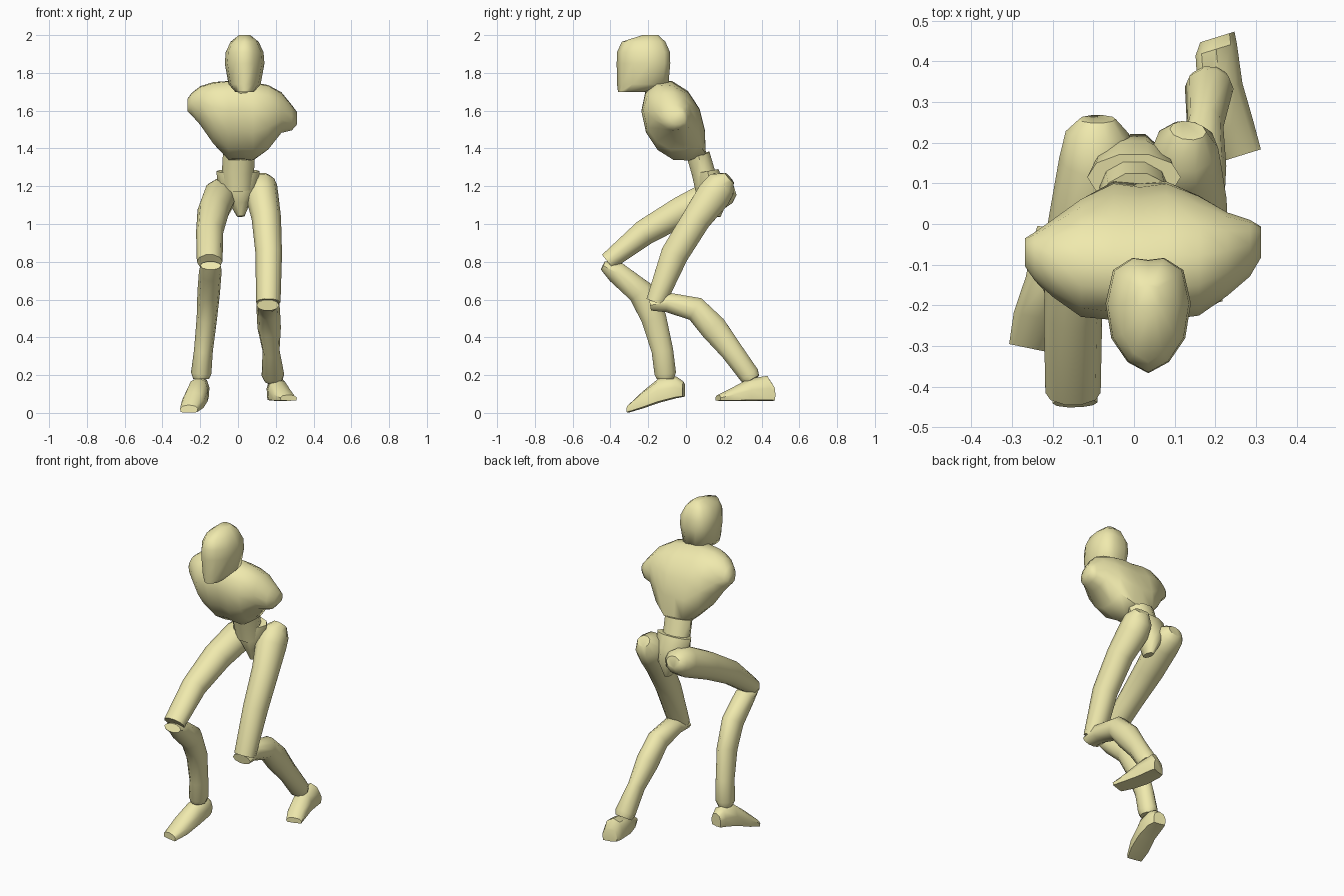
import bpy, bmesh, math
from mathutils import Vector

mat = bpy.data.materials.new("pale_yellow")
mat.diffuse_color = (0.87, 0.82, 0.42, 1)


def loft(name, rings, sides=10, ref=(1, 0, 0), axis=None, shape=None, angle=45):
    """Skin rings of (x, y, z, half width, half depth) placed along a path."""
    bm = bmesh.new()
    pts = [Vector(r[:3]) for r in rings]
    loops = []
    for i, r in enumerate(rings):
        t = Vector(axis) if axis else pts[min(i + 1, len(pts) - 1)] - pts[max(i - 1, 0)]
        t.normalize()
        s = Vector(ref)
        s = (s - t * s.dot(t)).normalized()
        d = t.cross(s)
        loop = []
        for k in range(sides):
            a = 2 * math.pi * k / sides
            m = shape[k] if shape else 1
            loop.append(bm.verts.new(pts[i] + (s * math.cos(a) * r[3] + d * math.sin(a) * r[4]) * m))
        loops.append(loop)
    for p, q in zip(loops, loops[1:]):
        for k in range(sides):
            n = (k + 1) % sides
            bm.faces.new((p[k], p[n], q[n], q[k]))
    bm.faces.new(loops[0])
    bm.faces.new(loops[-1])
    bmesh.ops.recalc_face_normals(bm, faces=bm.faces)
    me = bpy.data.meshes.new(name)
    bm.to_mesh(me)
    bm.free()
    me.materials.append(mat)
    ob = bpy.data.objects.new(name, me)
    bpy.context.collection.objects.link(ob)
    bpy.ops.object.select_all(action='DESELECT')
    ob.select_set(True)
    bpy.context.view_layer.objects.active = ob
    bpy.ops.object.shade_smooth_by_angle(angle=math.radians(angle))
    return ob


# Head: teardrop plan, narrow at the face
loft("head", [(.035, -.275, 1.70, .05, .085), (.035, -.2, 1.74, .085, .165),
              (.035, -.195, 1.85, .105, .172), (.035, -.195, 1.91, .1, .17),
              (.035, -.2, 1.965, .074, .14), (.035, -.18, 2.0, .03, .05)],
     12, axis=(0, 0, 1), shape=[1, .95, .75, .62, .75, .95, 1, 1, .97, 1, .97, 1], angle=75)
loft("neck", [(.01, -.11, 1.67, .075, .07), (.025, -.17, 1.73, .06, .06), (.03, -.19, 1.79, .06, .06)])

# Chest: lofted from shoulder to shoulder, leaning forward, left side dropped
loft("chest", [(-.268, -.07, 1.63, .032, .035), (-.245, -.08, 1.635, .06, .058),
               (-.2, -.085, 1.627, .106, .092), (-.13, -.085, 1.588, .171, .138),
               (-.05, -.07, 1.55, .222, .154), (.015, -.07, 1.55, .222, .143),
               (.08, -.07, 1.545, .22, .154), (.16, -.08, 1.565, .18, .138),
               (.23, -.075, 1.59, .11, .1), (.285, -.06, 1.563, .067, .07),
               (.312, -.045, 1.56, .032, .04)],
     12, ref=(0, -.39, .92), axis=(1, 0, 0),
     shape=[1, 1, 1, 1, 1, 1, 1.03, 1.2, 1.02, 1, 1, 1], angle=60)

# Waist and pelvis
loft("waist", [(.005, .065, 1.365, .085, .065), (0, .09, 1.28, .085, .065), (0, .115, 1.19, .08, .07)])
loft("pelvis", [(0, .115, 1.28, .115, .06), (0, .13, 1.2, .105, .08),
                (.01, .15, 1.12, .06, .075), (.015, .145, 1.04, .02, .04)], angle=50)

# Legs: right bent forward, left trailing back
legs = {
    "right_thigh": [(-.09, .258, 1.185, .045, .035), (-.09, .225, 1.175, .078, .07),
                    (-.095, .15, 1.15, .09, .092), (-.13, -.02, 1.07, .085, .083),
                    (-.15, -.22, .955, .072, .072), (-.15, -.415, .80, .068, .05)],
    "right_shin": [(-.145, -.44, .78, .055, .025), (-.147, -.37, .745, .06, .06),
                   (-.155, -.24, .64, .06, .072), (-.165, -.17, .5, .054, .07),
                   (-.183, -.125, .33, .05, .06), (-.195, -.11, .21, .054, .06),
                   (-.195, -.11, .18, .042, .047)],
    "left_thigh": [(.133, .23, 1.245, .045, .035), (.127, .19, 1.21, .08, .085),
                   (.127, .145, 1.15, .087, .095), (.15, .058, 1.03, .078, .08),
                   (.163, -.06, .84, .07, .077), (.16, -.16, .585, .065, .055)],
    "left_shin": [(.158, -.19, .57, .06, .03), (.158, -.1, .585, .06, .055),
                  (.16, .05, .55, .062, .068), (.165, .145, .45, .062, .075),
                  (.175, .24, .33, .045, .062), (.185, .335, .2, .06, .057),
                  (.187, .35, .175, .05, .045)],
}
for name, rings in legs.items():
    loft(name, rings)

# Feet: flat soles, heel to toe
feet = {
    "right_foot": [(-.2, -.012, .125, .038, .04), (-.2, -.05, .135, .05, .057),
                   (-.212, -.14, .12, .055, .066), (-.237, -.23, .068, .06, .045),
                   (-.26, -.305, .022, .048, .02)],
    "left_foot": [(.205, .46, .105, .044, .042), (.202, .43, .13, .053, .066),
                  (.212, .33, .122, .057, .058), (.24, .24, .097, .055, .034),
                  (.268, .17, .08, .046, .016)],
}
for name, rings in feet.items():
    loft(name, rings, 8, axis=(-.06 if "right" in name else .09, -.29, 0),
         ref=(1, 0, 0), shape=[1, 1, 1, 1, 1, 1.3, 1, 1.3])
